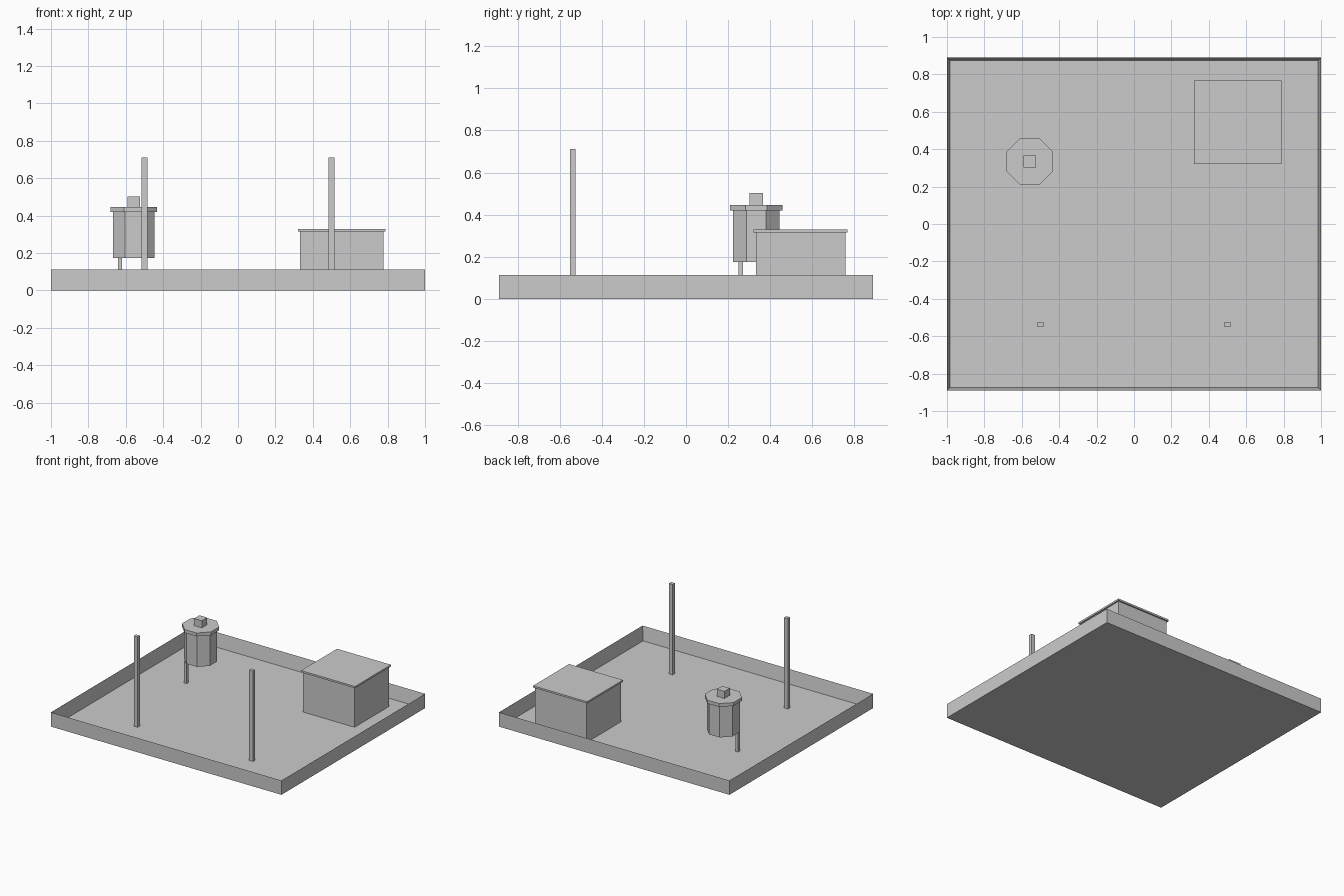
import bpy
import bmesh
from math import cos, pi
from mathutils import Matrix

cube = bpy.data.objects.get("Cube")
if cube:
    bpy.data.objects.remove(cube, do_unlink=True)

grey = bpy.data.materials.new("plain_grey")
grey.use_nodes = True
grey.diffuse_color = (0.6, 0.6, 0.6, 1)
grey.node_tree.nodes["Principled BSDF"].inputs["Base Color"].default_value = (0.6, 0.6, 0.6, 1)


def finish(name, bm):
    mesh = bpy.data.meshes.new(name)
    bm.to_mesh(mesh)
    bm.free()
    mesh.materials.append(grey)
    obj = bpy.data.objects.new(name, mesh)
    bpy.context.collection.objects.link(obj)
    return obj


def box(name, x, y, width, depth, bottom, top):
    bm = bmesh.new()
    place = Matrix.Translation((x, y, (bottom + top) / 2))
    size = Matrix.Diagonal((width, depth, top - bottom, 1))
    bmesh.ops.create_cube(bm, size=1, matrix=place @ size)
    return finish(name, bm)


def octagon(name, x, y, width, bottom, top):
    """Eight-sided drum, measured across its flats."""
    bm = bmesh.new()
    radius = width / 2 / cos(pi / 8)
    place = Matrix.Translation((x, y, (bottom + top) / 2))
    bmesh.ops.create_cone(bm, cap_ends=True, segments=8, radius1=radius, radius2=radius,
                          depth=top - bottom, matrix=place @ Matrix.Rotation(pi / 8, 4, "Z"))
    return finish(name, bm)


# Roof tray: a slab with its top inset and pushed down, leaving a parapet
WIDTH, DEPTH, WALL, HEIGHT, FLOOR = 2, 1.78, 0.023, 0.112, 0.003
bm = bmesh.new()
bmesh.ops.create_cube(bm, size=1, matrix=Matrix.Translation((0, 0, HEIGHT / 2))
                      @ Matrix.Diagonal((WIDTH, DEPTH, HEIGHT, 1)))
top = max(bm.faces, key=lambda f: f.calc_center_median().z)
bmesh.ops.inset_region(bm, faces=[top], thickness=WALL)
for vert in top.verts:
    vert.co.z = FLOOR
finish("roof_tray", bm)

# Front posts
for side, x in (("right", -0.5), ("left", 0.5)):
    box(side + "_post", x, -0.538, 0.033, 0.027, 0, 0.712)

# Stair hut with overhanging roof
box("hut_walls", 0.555, 0.545, 0.446, 0.424, 0, 0.316)
box("hut_roof", 0.555, 0.545, 0.468, 0.446, 0.316, 0.33)

# Water tank
TX, TY = -0.558, 0.334
box("tank_leg", TX - 0.073, TY - 0.074, 0.022, 0.022, 0, 0.176)
octagon("tank_body", TX, TY, 0.223, 0.174, 0.42)
octagon("tank_lid", TX, TY, 0.25, 0.42, 0.446)
box("tank_cap", TX, TY, 0.066, 0.066, 0.446, 0.502)
